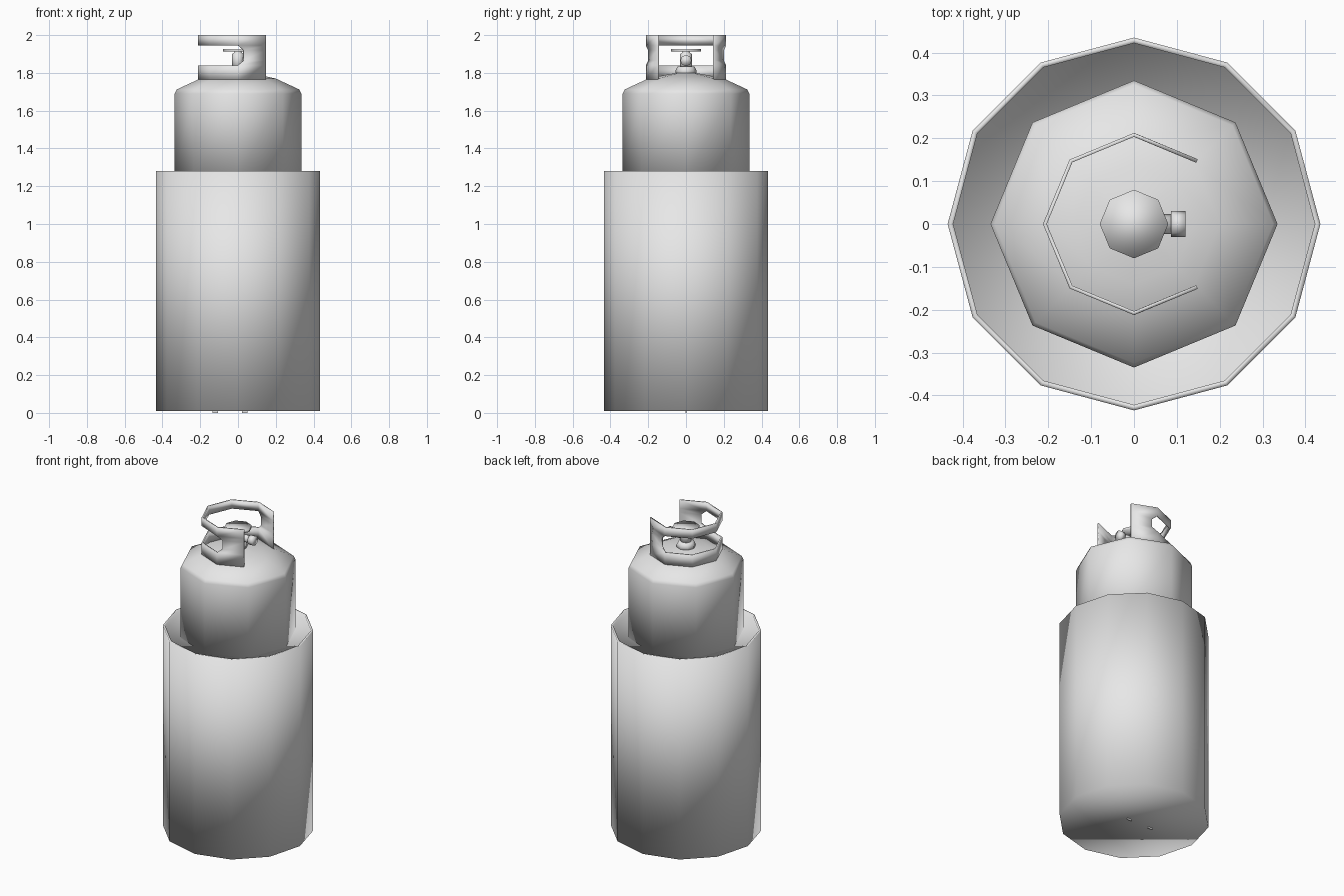
import bpy, bmesh, math
from mathutils import Vector, Matrix

cube = bpy.data.objects.get("Cube")
if cube:
    bpy.data.objects.remove(cube, do_unlink=True)

GREY = (0.8, 0.8, 0.8, 1.0)
grey = bpy.data.materials.new("plain_grey")
grey.use_nodes = True
grey.diffuse_color = GREY
grey.node_tree.nodes["Principled BSDF"].inputs["Base Color"].default_value = GREY


def finish(name, bm, smooth=True):
    bmesh.ops.remove_doubles(bm, verts=bm.verts, dist=0.0001)
    bmesh.ops.recalc_face_normals(bm, faces=bm.faces)
    for f in bm.faces:
        f.smooth = smooth
    mesh = bpy.data.meshes.new(name)
    bm.to_mesh(mesh)
    bm.free()
    mesh.materials.append(grey)
    obj = bpy.data.objects.new(name, mesh)
    bpy.context.collection.objects.link(obj)
    return obj


def lathe(name, profile, sides, matrix=None):
    """Turn (radius, height) points about z, capping both ends."""
    bm = bmesh.new()
    rings = []
    for r, z in profile:
        rings.append([bm.verts.new((r * math.cos(math.tau * i / sides),
                                    r * math.sin(math.tau * i / sides), z))
                      for i in range(sides)])
    for a, b in zip(rings, rings[1:]):
        for i in range(sides):
            j = (i + 1) % sides
            bm.faces.new((a[i], a[j], b[j], b[i]))
    bm.faces.new(rings[0])
    bm.faces.new(rings[-1])
    if matrix:
        bm.transform(matrix)
    return finish(name, bm)


# Barrel with a shallow recessed top
lathe("barrel", [(0.435, 0.01), (0.435, 1.28), (0.422, 1.28), (0.422, 1.245)], 12)

# Small marks under the barrel
for n, x in enumerate((-0.12, 0.035)):
    bm = bmesh.new()
    bmesh.ops.create_cube(bm, size=1)
    bm.transform(Matrix.Translation((x, 0, 0.006)) @ Matrix.Diagonal((0.03, 0.006, 0.012, 1)))
    finish(f"underside_mark_{n + 1}", bm, False)

# Gas bottle body with a sloping shoulder
lathe("bottle_body", [(0.335, 1.24), (0.335, 1.69), (0.325, 1.712), (0.2, 1.77),
                      (0.14, 1.783), (0.05, 1.80)], 8)

# Guard collar: low skirt and carrying ring, joined by a post at each open end
SKIRT, RING, TOP, BASE = 1.84, 1.945, 2.0, 1.762
corners = [Vector((0.208 * math.cos(math.radians(a)), 0.208 * math.sin(math.radians(a)), 0))
           for a in range(45, 316, 45)]
bm = bmesh.new()


def panel(a, b, outline):
    """Face on the wall a-b, from (fraction along, height) points."""
    bm.faces.new([bm.verts.new(a.lerp(b, t) + Vector((0, 0, z))) for t, z in outline])


for a, b in zip(corners, corners[1:]):
    panel(a, b, [(0, BASE), (1, BASE), (1, SKIRT), (0, SKIRT)])
    panel(a, b, [(0, RING), (1, RING), (1, TOP), (0, TOP)])
for a, b in ((corners[1], corners[0]), (corners[-2], corners[-1])):
    steps = [(0, SKIRT), (0.2, SKIRT + 0.025), (0.2, RING - 0.025), (0, RING)]
    for (t0, z0), (t1, z1) in zip(steps, steps[1:]):
        panel(a, b, [(t0, z0), (1, z0), (1, z1), (t1, z1)])
collar = finish("guard_collar", bm)
wall = collar.modifiers.new("wall", 'SOLIDIFY')
wall.thickness = 0.009
wall.offset = 0

# Valve: flange, stem, handwheel
lathe("valve_flange", [(0.055, 1.79), (0.055, 1.815), (0.045, 1.835)], 8)
lathe("valve_stem", [(0.032, 1.82), (0.032, 1.9), (0.018, 1.908), (0.018, 1.918)], 8)
lathe("handwheel", [(0.08, 1.912), (0.08, 1.926)], 8)

# Side outlet with nut, pointing towards the collar opening
sideways = Matrix.Translation((0, 0, 1.865)) @ Matrix.Rotation(math.pi / 2, 4, 'Y')
lathe("outlet_pipe", [(0.023, 0.0), (0.023, 0.09)], 8, sideways)
lathe("outlet_nut", [(0.03, 0.086), (0.03, 0.12)], 8, sideways)
